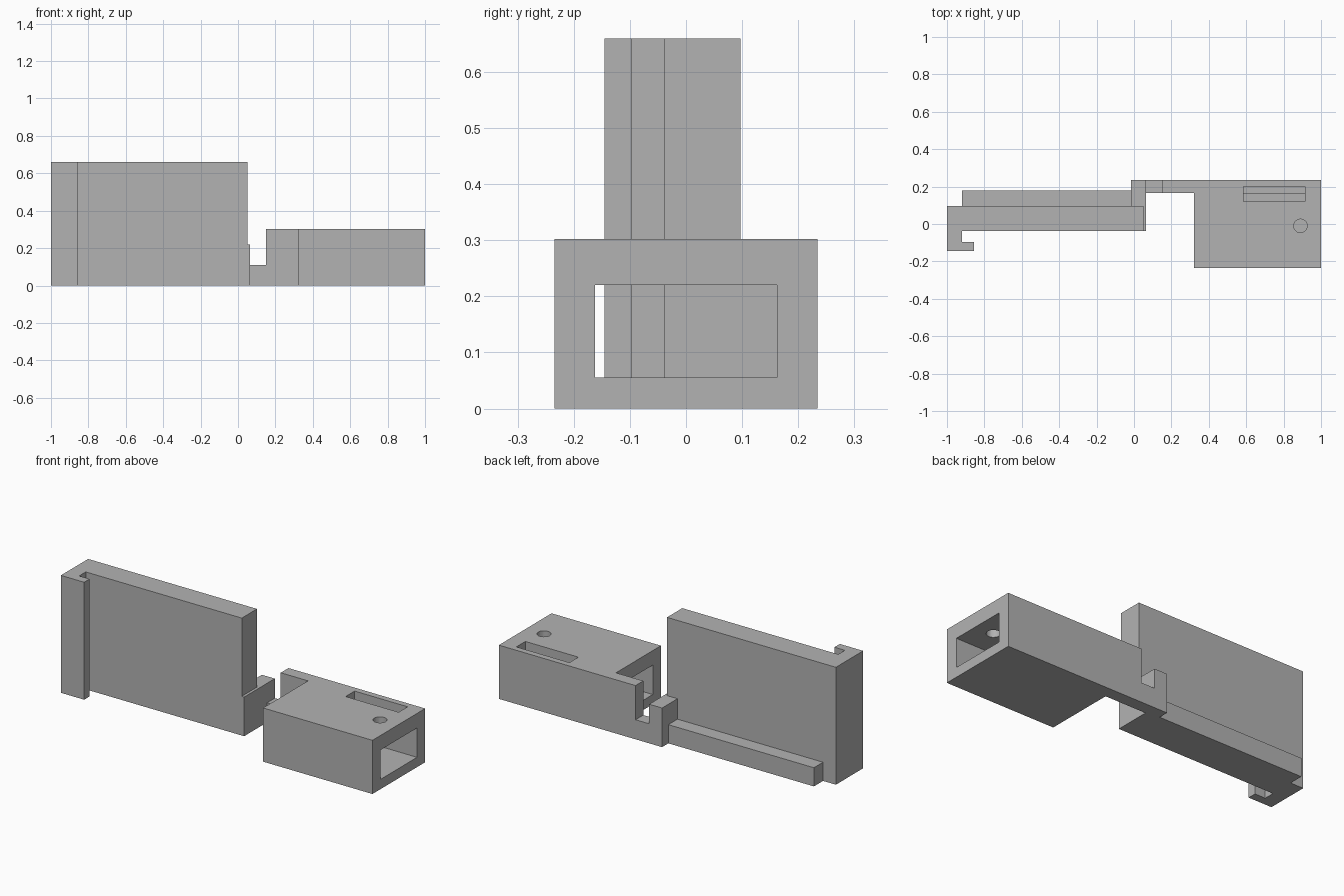
import bpy
import bmesh
from mathutils import Matrix, Vector

cube = bpy.data.objects.get("Cube")
if cube:
    bpy.data.objects.remove(cube, do_unlink=True)

GREY = (0.45, 0.45, 0.45, 1)
grey = bpy.data.materials.new("plain grey")
grey.use_nodes = True
grey.diffuse_color = GREY
grey.node_tree.nodes["Principled BSDF"].inputs["Base Color"].default_value = GREY


def finish(name, bm):
    bmesh.ops.recalc_face_normals(bm, faces=bm.faces)
    mesh = bpy.data.meshes.new(name)
    bm.to_mesh(mesh)
    bm.free()
    mesh.materials.append(grey)
    obj = bpy.data.objects.new(name, mesh)
    bpy.context.collection.objects.link(obj)
    return obj


def prism(name, profile, low, high, axis="z"):
    """Extrude an outline: an xy outline along z, or an xz outline along y."""
    bm = bmesh.new()
    place = (lambda a, b: (a, b, low)) if axis == "z" else (lambda a, b: (a, low, b))
    face = bm.faces.new([bm.verts.new(place(a, b)) for a, b in profile])
    moved = bmesh.ops.extrude_face_region(bm, geom=[face])["geom"]
    verts = [g for g in moved if isinstance(g, bmesh.types.BMVert)]
    step = Vector((0, 0, high - low)) if axis == "z" else Vector((0, high - low, 0))
    bmesh.ops.translate(bm, verts=verts, vec=step)
    return finish(name, bm)


def box(name, x, y, z):
    return prism(name, [(x[0], y[0]), (x[1], y[0]), (x[1], y[1]), (x[0], y[1])], *z)


def cut(target, cutter):
    cutter.hide_render = True
    cutter.hide_viewport = True
    cutter.display_type = "WIRE"
    mod = target.modifiers.new(cutter.name, "BOOLEAN")
    mod.operation = "DIFFERENCE"
    mod.solver = "EXACT"
    mod.object = cutter


# Upright plate with the hooked lip at its end
prism("hooked_plate", [(-1, -.145), (-.855, -.145), (-.855, -.097), (-.92, -.097),
                       (-.92, -.038), (.05, -.038), (.05, .097), (-1, .097)], 0, .66)

# Low rail along the back of the plate
box("back_rail", (-.92, -.015), (.097, .178), (0, .105))

# Short post wrapping the plate's end
prism("end_post", [(.05, -.038), (.065, -.038), (.065, .234), (-.015, .234),
                   (-.015, .097), (.05, .097)], 0, .22)

# Notched strip joining the post and the sleeve
prism("joining_strip", [(.065, 0), (.32, 0), (.32, .302), (.15, .302),
                        (.15, .11), (.065, .11)], .165, .234, "y")

# Hollow sleeve with a top slot and a round hole
sleeve = box("sleeve", (.32, 1), (-.234, .234), (0, .302))
cut(sleeve, box("tunnel_cutter", (.2, 1.1), (-.162, .162), (.055, .22)))
cut(sleeve, box("slot_cutter", (.585, .915), (.12, .2), (.215, .4)))
bm = bmesh.new()
bmesh.ops.create_cone(bm, cap_ends=True, segments=32, radius1=.036, radius2=.036,
                      depth=.2, matrix=Matrix.Translation((.89, -.01, .27)))
cut(sleeve, finish("hole_cutter", bm))
